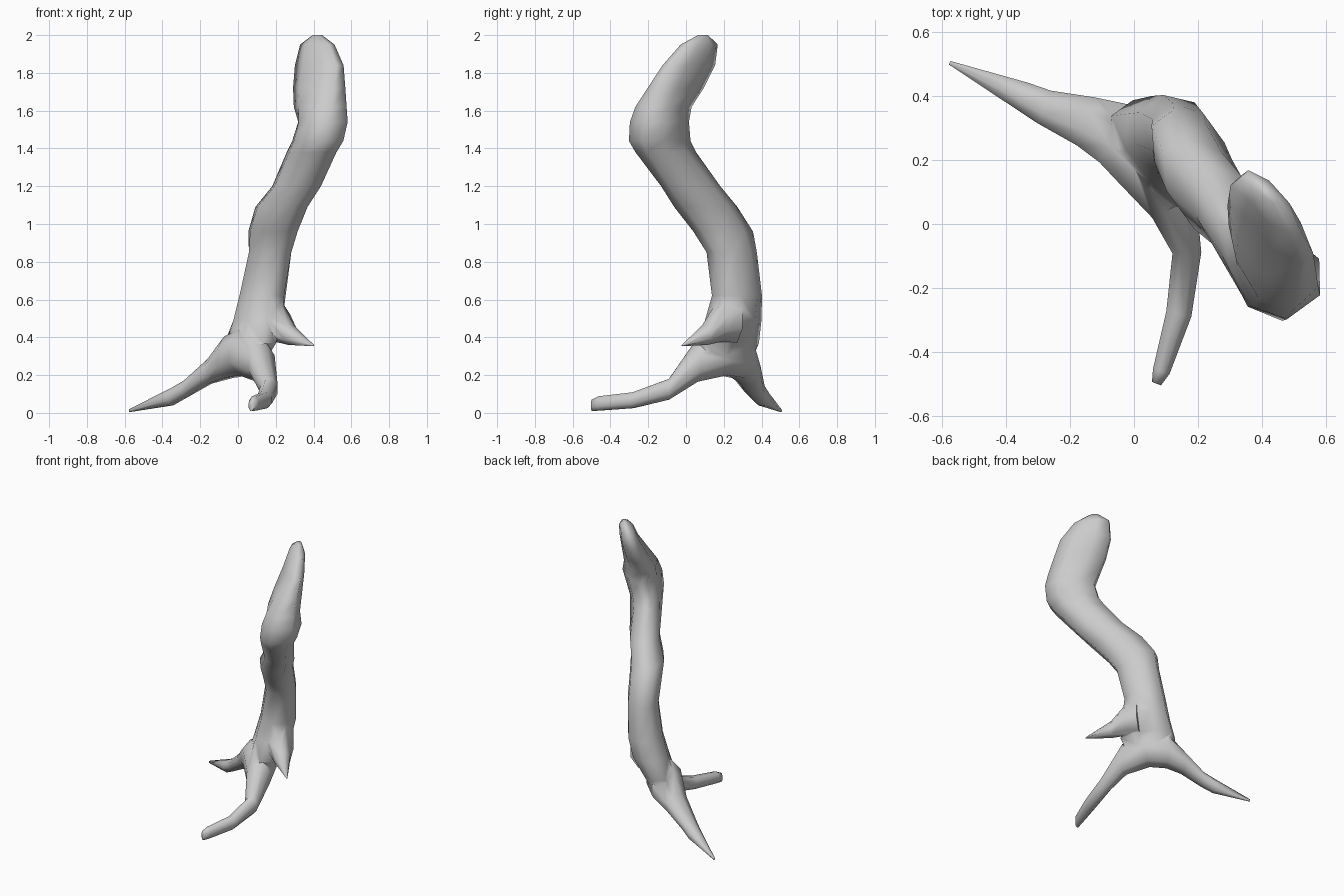
import bpy
import bmesh
import math
from mathutils import Vector

cube = bpy.data.objects.get("Cube")
if cube:
    bpy.data.objects.remove(cube, do_unlink=True)

bark = bpy.data.materials.new("grey_wood")
bark.use_nodes = True
GREY = (0.6, 0.6, 0.6, 1)
bark.diffuse_color = GREY
bark.node_tree.nodes["Principled BSDF"].inputs["Base Color"].default_value = GREY

UP = Vector((0, 0, 1))
SIDES = 8


def loft(name, sections):
    """Skin a closed tube over (centre, half axis, half axis, wedge) sections."""
    bm = bmesh.new()
    rings = []
    grow = 1 / math.cos(math.pi / SIDES)
    for centre, p, q, wedge in sections:
        ring = []
        for i in range(SIDES):
            t = math.tau * (i + 0.5) / SIDES
            c, s = math.cos(t) * grow, math.sin(t) * grow
            ring.append(bm.verts.new(Vector(centre) + p * c + q * s * (1 + wedge * c)))
        rings.append(ring)
    for low, high in zip(rings, rings[1:]):
        for i in range(SIDES):
            j = (i + 1) % SIDES
            bm.faces.new((low[i], low[j], high[j], high[i]))
    bm.faces.new(rings[0][::-1])
    bm.faces.new(rings[-1])
    bmesh.ops.recalc_face_normals(bm, faces=bm.faces)
    mesh = bpy.data.meshes.new(name)
    bm.to_mesh(mesh)
    bm.free()
    mesh.materials.append(bark)
    obj = bpy.data.objects.new(name, mesh)
    bpy.context.collection.objects.link(obj)
    return obj


def limb(name, path):
    """Root along a path of (centre, half width, half height), cut by upright sections."""
    points = [Vector(p[0]) for p in path]
    sections = []
    for i, (c, w, h) in enumerate(path):
        along = points[min(i + 1, len(points) - 1)] - points[max(i - 1, 0)]
        side = along.cross(UP).normalized()
        sections.append((c, side * w, UP * h, 0))
    return loft(name, sections)


# Trunk: level sections (z, x, y, half length, half thickness, wedge), long axis
# turned to the bend direction; it spreads over the roots and ends in a blade
trunk_rings = [
    (0.26, 0.03, 0.21, 0.14, 0.075, 0),
    (0.37, 0.065, 0.22, 0.175, 0.10, 0),
    (0.49, 0.105, 0.25, 0.15, 0.115, 0),
    (0.62, 0.13, 0.27, 0.13, 0.112, 0),
    (0.85, 0.17, 0.242, 0.135, 0.098, 0),
    (0.96, 0.185, 0.197, 0.165, 0.10, 0),
    (1.09, 0.23, 0.105, 0.175, 0.105, 0),
    (1.20, 0.31, 0.025, 0.165, 0.095, 0),
    (1.38, 0.38, -0.10, 0.17, 0.095, 0.3),
    (1.44, 0.41, -0.13, 0.17, 0.105, 0.35),
    (1.54, 0.435, -0.13, 0.16, 0.11, 0.4),
    (1.62, 0.425, -0.11, 0.165, 0.095, 0.35),
    (1.72, 0.425, -0.05, 0.17, 0.08, 0.2),
    (1.84, 0.43, 0.015, 0.165, 0.06, 0),
    (1.95, 0.42, 0.07, 0.115, 0.045, 0),
    (2.0, 0.42, 0.09, 0.03, 0.015, 0),
]
sections = []
for z, x, y, a, b, wedge in trunk_rings:
    turn = math.radians(-48 if z > 1.6 else -54)
    long_axis = Vector((math.cos(turn), math.sin(turn), 0))
    sections.append(((x, y, z), long_axis * a, UP.cross(long_axis) * b, wedge))
trunk = loft("trunk", sections)

# Arch of two roots, from the pointed right tip to the blunt front tip
root_arch = limb("root_arch", [
    ((-0.575, 0.503, 0.012), 0.006, 0.008),
    ((-0.35, 0.40, 0.085), 0.045, 0.045),
    ((-0.28, 0.365, 0.125), 0.055, 0.045),
    ((-0.15, 0.32, 0.22), 0.08, 0.065),
    ((-0.05, 0.28, 0.295), 0.105, 0.11),
    ((0.04, 0.195, 0.32), 0.11, 0.12),
    ((0.125, 0.05, 0.265), 0.075, 0.10),
    ((0.165, -0.09, 0.125), 0.045, 0.055),
    ((0.14, -0.28, 0.067), 0.04, 0.042),
    ((0.085, -0.46, 0.05), 0.027, 0.038),
    ((0.07, -0.498, 0.04), 0.015, 0.03),
])

# Broken side spur
spur = limb("spur", [
    ((0.16, 0.25, 0.50), 0.085, 0.13),
    ((0.21, 0.18, 0.48), 0.085, 0.10),
    ((0.28, 0.10, 0.412), 0.05, 0.052),
    ((0.40, -0.02, 0.357), 0.004, 0.004),
])

# Fuse everything into one skin
bpy.context.view_layer.objects.active = trunk
for part in (root_arch, spur):
    fuse = trunk.modifiers.new("fuse", 'BOOLEAN')
    fuse.operation = 'UNION'
    fuse.solver = 'EXACT'
    fuse.object = part
    bpy.ops.object.modifier_apply(modifier=fuse.name)
    bpy.data.objects.remove(part, do_unlink=True)

bpy.ops.object.select_all(action='DESELECT')
trunk.select_set(True)
bpy.ops.object.shade_smooth_by_angle(angle=math.radians(80))
